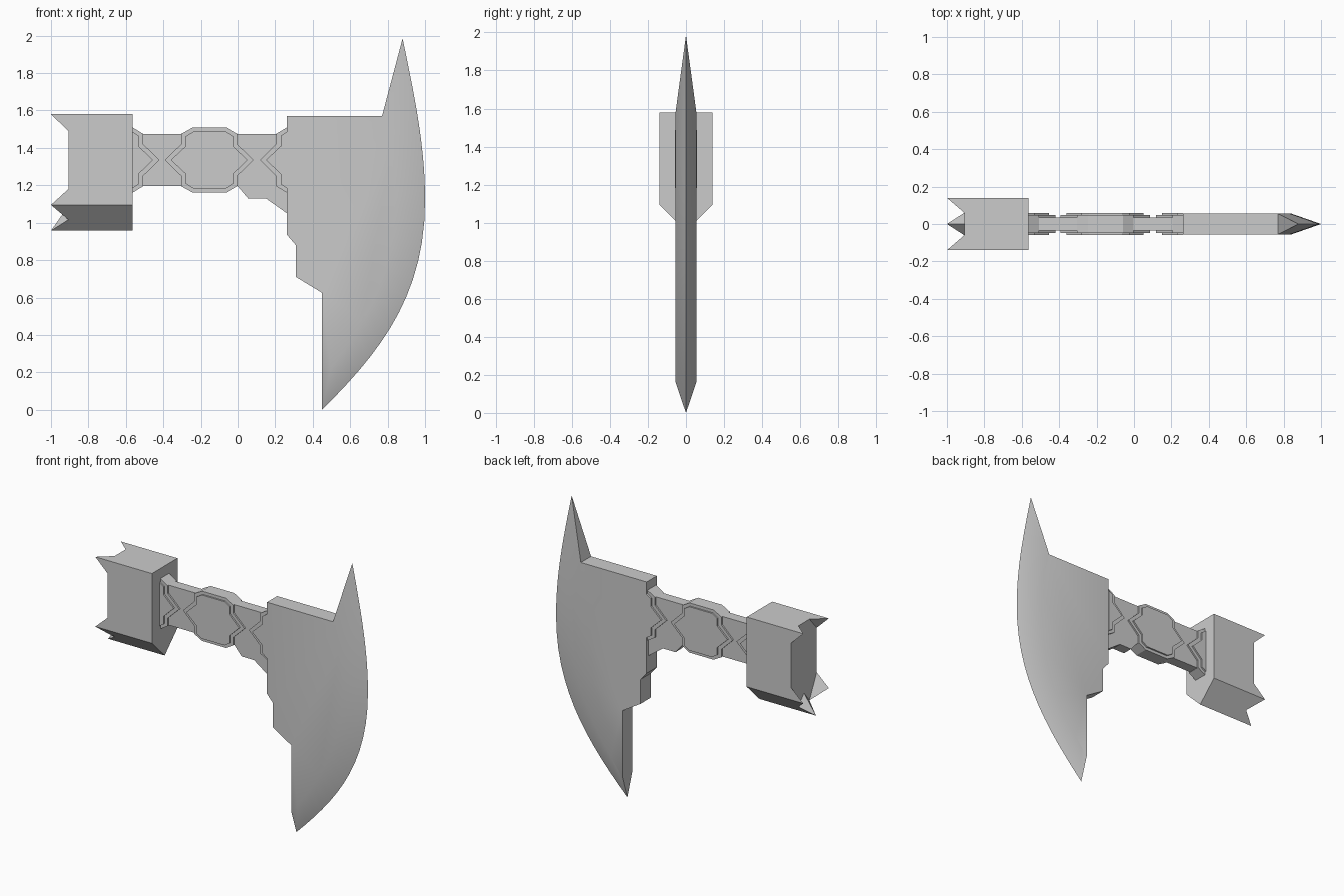
import bpy
from mathutils import Vector
from mathutils.geometry import interpolate_bezier

if "Cube" in bpy.data.objects:
    bpy.data.objects.remove(bpy.data.objects["Cube"])


def make(name, verts, faces):
    me = bpy.data.meshes.new(name)
    me.from_pydata(verts, [], faces)
    import bmesh
    bm = bmesh.new()
    bm.from_mesh(me)
    bmesh.ops.recalc_face_normals(bm, faces=bm.faces)
    bm.to_mesh(me)
    bm.free()
    ob = bpy.data.objects.new(name, me)
    bpy.context.collection.objects.link(ob)
    return ob


def slab(name, outline, h):
    """Front-view (x, z) outline, extruded to y = -h..h."""
    n = len(outline)
    verts = [(x, y, z) for y in (-h, h) for x, z in outline]
    faces = [list(range(n)), list(range(2 * n - 1, n - 1, -1))]
    faces += [[i, (i + 1) % n, n + (i + 1) % n, n + i] for i in range(n)]
    return make(name, verts, faces)


def curve(a, b, c, d, n=14):
    return [(p.x, p.y) for p in interpolate_bezier(
        *[Vector((*q, 0)) for q in (a, b, c, d)], n)]


# Blade: flat cheeks, bevelled to a sharp curved edge
edge = curve((.88, 1.985), (.95, 1.65), (1, 1.4), (1, 1.12)) + \
    curve((1, 1.12), (1, .6), (.75, .3), (.45, 0))[1:]
inner = curve((.77, 1.57), (.82, 1.4), (.84, 1.25), (.84, 1.1)) + \
    curve((.84, 1.1), (.84, .72), (.65, .4), (.45, .165))[1:]
back = [(.45, .625), (.31, .71), (.31, .88), (.263, .935), (.263, 1.57)]
n, m = len(inner), len(inner) + len(back)
T = .056
verts = [(x, y, z) for y in (-T, T) for x, z in inner + back]
verts += [(x, 0, z) for x, z in edge]
E = 2 * m
faces = [list(range(m)), list(range(2 * m - 1, m - 1, -1))]
for i in range(n - 1):
    faces.append([i, i + 1, E + i + 1, E + i])
    faces.append([m + i, m + i + 1, E + i + 1, E + i])
for i in range(n, m - 1):
    faces.append([i, i + 1, m + i + 1, m + i])
faces.append([m - 1, 0, m, 2 * m - 1])
faces.append([0, E, m])
faces.append([n - 1, n, m + n, m + n - 1, E + n - 1])
blade = make("blade", verts, faces)
bpy.context.view_layer.objects.active = blade
blade.select_set(True)
bpy.ops.object.shade_smooth_by_angle()

# Neck core with a gusset under the blade
slab("neck_core", [(-.565, 1.475), (.263, 1.475), (.263, 1.05), (.15, 1.13),
                   (.055, 1.13), (0, 1.195), (-.565, 1.197)], .036)

# Stepped neck plates; half outlines are mirrored about the neck axis
AXIS = 1.335


def plate(name, half, h):
    low = [(x, 2 * AXIS - z) for x, z in reversed(half) if z > AXIS]
    slab(name, half + low, h)


plate("hammer_plate_lower", [(-.565, 1.51), (-.508, 1.475), (-.508, 1.42),
                             (-.42, AXIS)], .047)
plate("hammer_plate_upper", [(-.565, 1.487), (-.533, 1.465), (-.533, 1.41),
                             (-.455, AXIS)], .058)
plate("centre_plate_lower", [(-.392, AXIS), (-.305, 1.42), (-.305, 1.475),
                             (-.245, 1.508), (-.06, 1.508), (-.003, 1.475),
                             (-.003, 1.42), (.085, AXIS)], .047)
plate("centre_plate_upper", [(-.36, AXIS), (-.28, 1.41), (-.28, 1.462),
                             (-.24, 1.487), (-.065, 1.487), (-.025, 1.462),
                             (-.025, 1.41), (.052, AXIS)], .058)
plate("blade_plate_lower", [(.118, AXIS), (.205, 1.42), (.205, 1.475),
                            (.263, 1.51)], .047)
plate("blade_plate_upper", [(.15, AXIS), (.23, 1.41), (.23, 1.465),
                            (.263, 1.487)], .058)

# Hammer block with a V-shaped underside
B = -.907
prof = [(-.14, 1.58), (.14, 1.58), (.14, 1.095), (0, .957), (-.14, 1.095)]
make("hammer_block", [(x, y, z) for x in (B, -.565) for y, z in prof],
     [[0, 1, 2, 3, 4], [9, 8, 7, 6, 5]] +
     [[i, (i + 1) % 5, 5 + (i + 1) % 5, 5 + i] for i in range(5)])


# Corner spikes: first base point is the corner below the tip
def spike(name, base):
    k = len(base)
    verts = [(B, y, z) for y, z in base] + [(-1, *base[0])]
    make(name, verts, [list(range(k))] +
         [[i, (i + 1) % k, k] for i in range(k)])


for side, s in (("front", -1), ("back", 1)):
    spike(side + "_top_spike", [(s * .14, 1.58), (s * .14, 1.49), (s * .06, 1.58)])
    spike(side + "_low_spike", [(s * .14, 1.095), (s * .14, 1.18), (s * .06, 1.016)])
spike("bottom_spike", [(0, .957), (.06, 1.016), (0, 1.09), (-.06, 1.016)])
